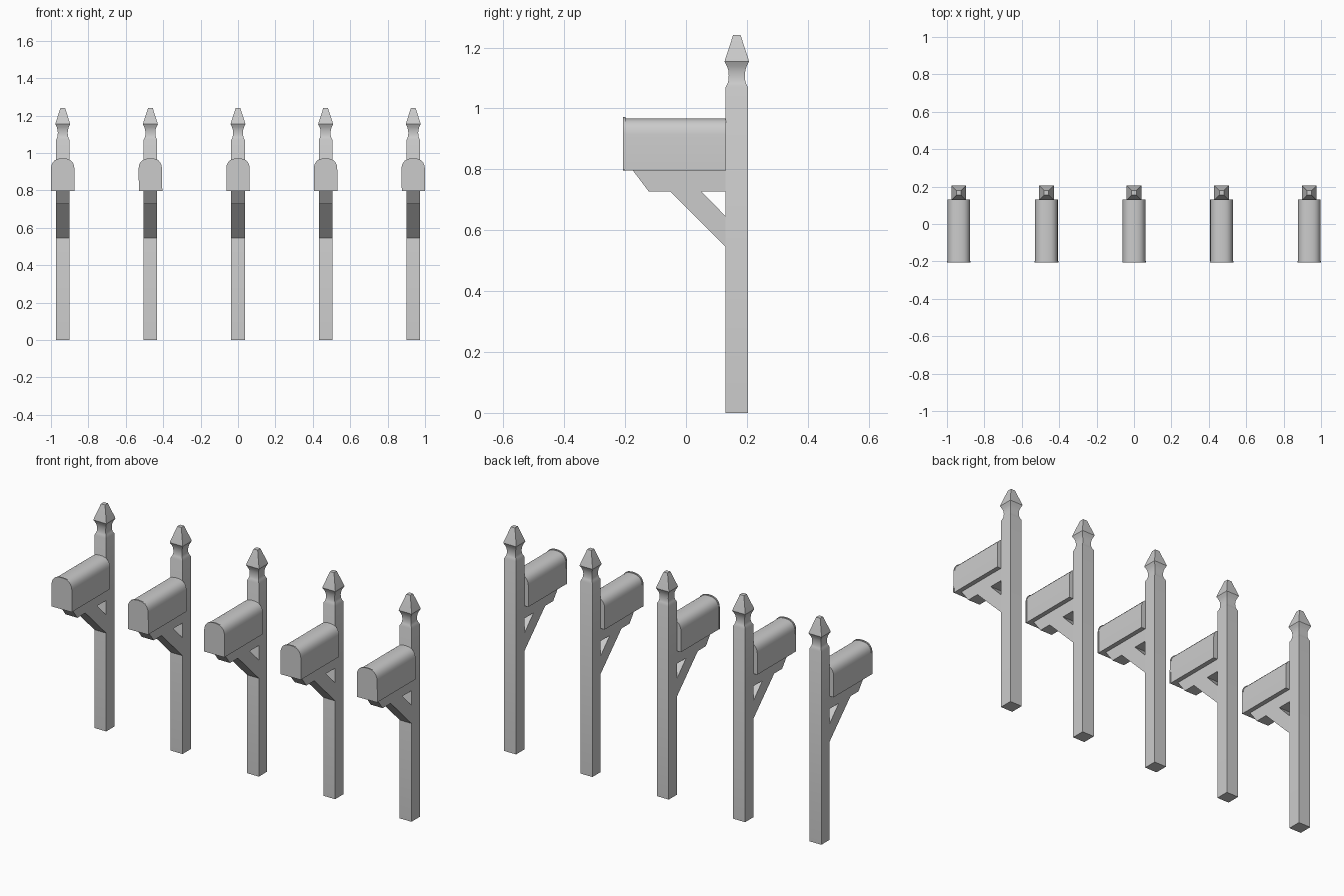
import bpy, bmesh, math, random
from mathutils import Matrix, Vector

if "Cube" in bpy.data.objects:
    bpy.data.objects.remove(bpy.data.objects["Cube"])

random.seed(4)
POST_Y = 0.167
HALF = 0.0365


def finish(name, bm, smooth=None):
    bmesh.ops.recalc_face_normals(bm, faces=bm.faces[:])
    mesh = bpy.data.meshes.new(name)
    bm.to_mesh(mesh)
    bm.free()
    ob = bpy.data.objects.new(name, mesh)
    bpy.context.collection.objects.link(ob)
    if smooth:
        bpy.ops.object.select_all(action='DESELECT')
        ob.select_set(True)
        bpy.context.view_layer.objects.active = ob
        bpy.ops.object.shade_smooth_by_angle(angle=math.radians(smooth))
    return ob


def loft(rings):
    """Join rings of points with quads and cap both ends."""
    bm = bmesh.new()
    vs = [[bm.verts.new(p) for p in r] for r in rings]
    n = len(vs[0])
    for a, b in zip(vs, vs[1:]):
        for i in range(n):
            j = (i + 1) % n
            bm.faces.new((a[i], a[j], b[j], b[i]))
    bm.faces.new(vs[0])
    bm.faces.new(vs[-1])
    return bm


def side_board(name, x, profile):
    """Extrude a (y, z) outline across the post width."""
    return finish(name, loft([[(x + s * HALF, y, z) for y, z in profile]
                              for s in (-1, 1)]))


def arch(grow=0.0):
    """Mailbox cross-section: flat bottom, straight sides, rounded top."""
    right = [(0.061, 0.797), (0.061, 0.915), (0.0585, 0.932), (0.052, 0.946),
             (0.042, 0.957), (0.029, 0.9635), (0.015, 0.9665)]
    pts = right + [(0, 0.9675)] + [(-x, z) for x, z in reversed(right)]
    return [(x * (1 + grow), 0.797 + (z - 0.797) * (1 + grow)) for x, z in pts]


# square post with turned-style neck and spear finial: (z, half width)
POST = [(0, HALF), (1.07, HALF), (1.083, 0.030), (1.095, 0.027), (1.11, 0.0265),
        (1.125, 0.028), (1.138, 0.032), (1.148, 0.037), (1.154, 0.040),
        (1.162, 0.038), (1.225, 0.0175), (1.241, 0.0125)]

for k in range(5):
    x = (k - 2) * 0.4685

    finish(f"post_{k}", loft([[(x + sx * h, POST_Y + sy * h, z) for sx, sy in
                               ((-1, -1), (1, -1), (1, 1), (-1, 1))]
                              for z, h in POST]), 30)

    # shelf board with angled front end, and diagonal brace below it
    side_board(f"shelf_board_{k}", x,
               [(-0.175, 0.797), (-0.122, 0.727), (0.131, 0.727), (0.131, 0.797)])
    side_board(f"brace_{k}", x,
               [(-0.053, 0.728), (0.05, 0.728), (0.131, 0.645), (0.131, 0.545)])

    # mailbox body
    finish(f"mailbox_body_{k}", loft([[(x + px, y, pz) for px, pz in arch()]
                                      for y in (-0.2, 0.131)]), 35)

    # thin door, each one hung very slightly differently
    door = loft([[(x + px, y, pz) for px, pz in arch(0.025)]
                 for y in (-0.207, -0.199)])
    pivot = Vector((x, -0.203, 0.88))
    rot = Matrix.Rotation(math.radians(random.uniform(-1, 1)), 3, 'Y')
    bmesh.ops.rotate(door, verts=door.verts[:], cent=pivot, matrix=rot)
    finish(f"mailbox_door_{k}", door, 35)
